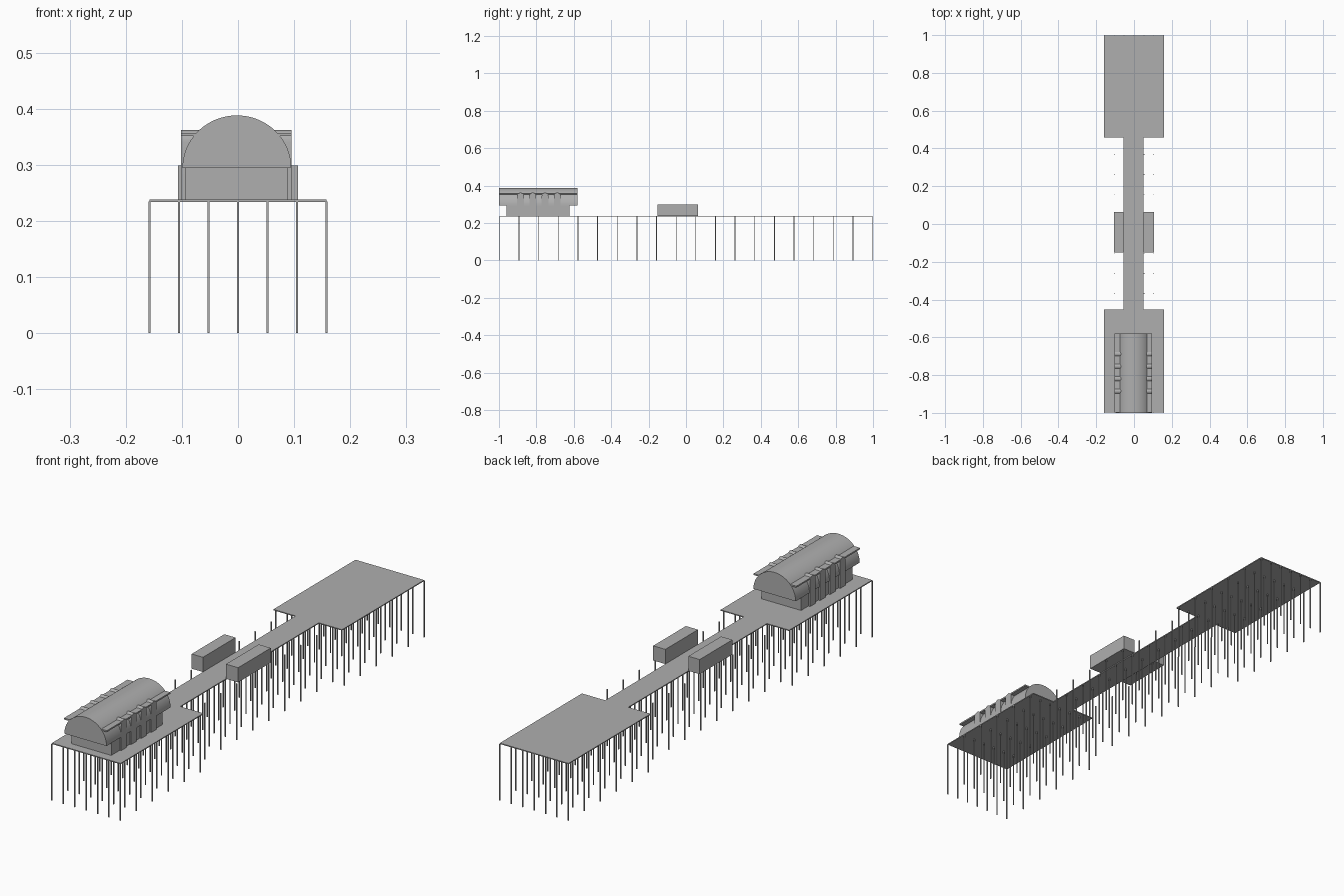
import bpy, bmesh, math

if "Cube" in bpy.data.objects:
    bpy.data.objects.remove(bpy.data.objects["Cube"])

grey = bpy.data.materials.new("plain grey")
grey.diffuse_color = (0.43, 0.43, 0.43, 1)
grey.use_nodes = True
grey.node_tree.nodes["Principled BSDF"].inputs["Base Color"].default_value = grey.diffuse_color


def finish(name, bm):
    bmesh.ops.recalc_face_normals(bm, faces=bm.faces)
    me = bpy.data.meshes.new(name)
    bm.to_mesh(me)
    bm.free()
    me.materials.append(grey)
    ob = bpy.data.objects.new(name, me)
    bpy.context.collection.objects.link(ob)
    return ob


def add_box(bm, x0, x1, y0, y1, z0, z1):
    vs = bmesh.ops.create_cube(bm, size=1)["verts"]
    for v in vs:
        v.co.x = x1 if v.co.x > 0 else x0
        v.co.y = y1 if v.co.y > 0 else y0
        v.co.z = z1 if v.co.z > 0 else z0


def box(name, *dims):
    bm = bmesh.new()
    add_box(bm, *dims)
    return finish(name, bm)


def prism(name, points, offset):
    # closed outline pushed along an offset vector
    bm = bmesh.new()
    face = bm.faces.new([bm.verts.new(p) for p in points])
    new = bmesh.ops.extrude_face_region(bm, geom=[face], use_keep_orig=True)["geom"]
    bmesh.ops.translate(bm, vec=offset,
                        verts=[g for g in new if isinstance(g, bmesh.types.BMVert)])
    return finish(name, bm)


def smooth(ob):
    bpy.ops.object.select_all(action="DESELECT")
    ob.select_set(True)
    bpy.context.view_layer.objects.active = ob
    bpy.ops.object.shade_smooth_by_angle(angle=math.radians(30))


def arc(n):
    return [(math.cos(math.pi * i / n), math.sin(math.pi * i / n)) for i in range(n + 1)]


DECK = 0.238

# Deck: two wide platforms joined by a narrow walkway, one outline
outline = [(-0.158, -0.998), (0.158, -0.998), (0.158, -0.453), (0.051, -0.453),
           (0.051, 0.458), (0.158, 0.458), (0.158, 0.998), (-0.158, 0.998),
           (-0.158, 0.458), (-0.055, 0.458), (-0.055, -0.453), (-0.158, -0.453)]
prism("deck", [(x, y, DECK - 0.004) for x, y in outline], (0, 0, 0.004))

# Piles: seven columns under platforms, five under the walkway
bm = bmesh.new()
for row in range(20):
    y = -0.998 + row * 1.996 / 19
    reach = 3 if abs(y) > 0.46 else 2
    for col in range(-reach, reach + 1):
        x = col * 0.0525
        add_box(bm, x - 0.002, x + 0.002, y - 0.002, y + 0.002, 0, DECK - 0.003)
finish("piles", bm)

# Kiosks beside the walkway
box("left_kiosk", -0.107, -0.055, -0.152, 0.063, DECK, 0.299)
box("right_kiosk", 0.051, 0.107, -0.152, 0.063, DECK, 0.299)

# Hall walls
box("hall_walls", -0.094, 0.089, -0.96, -0.622, DECK, 0.296)

# Barrel roof
roof = prism("barrel_roof",
             [(-0.002 + 0.097 * c, -1.0, 0.294 + 0.094 * s) for c, s in arc(40)],
             (0, 0.421, 0))
smooth(roof)

# Thin eave shelf running along both roof flanks
box("roof_eave", -0.102, 0.095, -0.998, -0.58, 0.351, 0.357)

# Arched bays crossing the hall from side to side
for i in range(4):
    y = -0.885 + i * 0.0657
    pts = [(-0.102, y + 0.018 * c, 0.340 + 0.022 * s) for c, s in arc(16)]
    pts += [(-0.102, y - 0.018, DECK), (-0.102, y + 0.018, DECK)]
    smooth(prism("arched_bay_%d" % (i + 1), pts, (0.197, 0, 0)))
